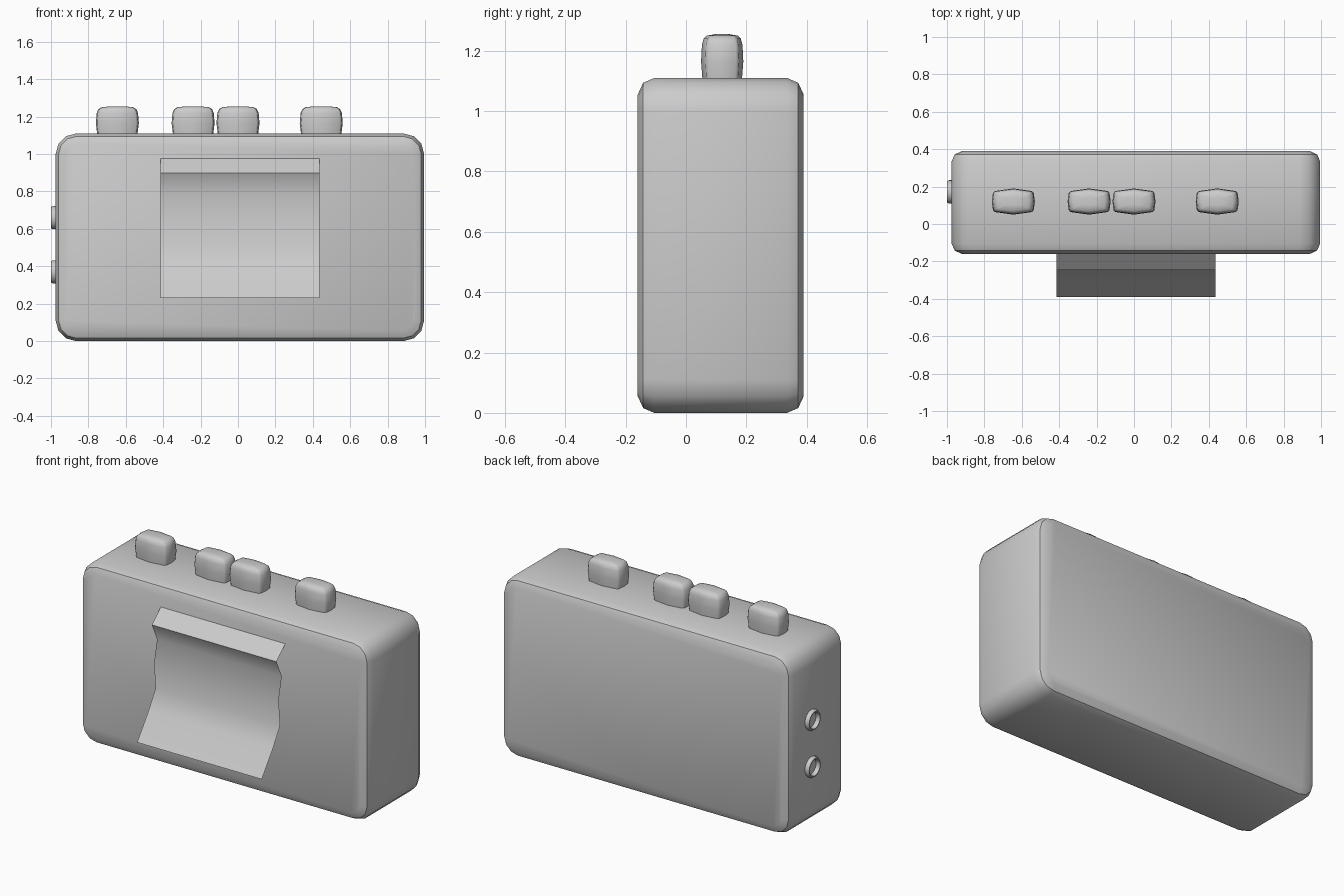
import bpy
import math

cube = bpy.data.objects.get("Cube")
if cube:
    bpy.data.objects.remove(cube, do_unlink=True)

GREY = (0.6, 0.6, 0.6, 1)
grey = bpy.data.materials.new("plain grey")
grey.use_nodes = True
grey.diffuse_color = GREY
grey.node_tree.nodes["Principled BSDF"].inputs["Base Color"].default_value = GREY


def make(name, verts, faces, angle):
    mesh = bpy.data.meshes.new(name)
    mesh.from_pydata(verts, [], faces)
    mesh.materials.append(grey)
    obj = bpy.data.objects.new(name, mesh)
    bpy.context.collection.objects.link(obj)
    bpy.ops.object.select_all(action="DESELECT")
    obj.select_set(True)
    bpy.context.view_layer.objects.active = obj
    bpy.ops.object.shade_smooth_by_angle(angle=math.radians(angle))
    return obj


def loft(name, rings, angle=35, closed=False):
    """Skin equal rings; cap the ends, or join the last ring to the first."""
    n = len(rings[0])
    verts = [v for ring in rings for v in ring]
    count = len(rings) if closed else len(rings) - 1
    faces = []
    for r in range(count):
        a, b = r * n, (r + 1) % len(rings) * n
        for i in range(n):
            j = (i + 1) % n
            faces.append((a + i, a + j, b + j, b + i))
    if not closed:
        faces.append(tuple(reversed(range(n))))
        faces.append(tuple(range(len(verts) - n, len(verts))))
    return make(name, verts, faces, angle)


# Case: rounded rectangle lofted front to back with a softened rim
def rounded_outline(y, inset):
    cx, cz, half_w, half_h, radius = 0.01, 0.555, 0.985, 0.555, 0.11
    ring = []
    for quarter in range(4):
        mid = math.radians(quarter * 90 + 45)
        sx, sz = math.copysign(1, math.cos(mid)), math.copysign(1, math.sin(mid))
        for step in range(4):
            t = math.radians(quarter * 90 + step * 30)
            r = radius - inset
            ring.append((cx + sx * (half_w - radius) + r * math.cos(t), y,
                         cz + sz * (half_h - radius) + r * math.sin(t)))
    return ring


rim = [(0, 0.055), (0.018, 0.016), (0.055, 0)]
sections = [(-0.16 + d, i) for d, i in rim] + [(0.39 - d, i) for d, i in reversed(rim)]
loft("case", [rounded_outline(y, i) for y, i in sections])

# Front clip: a thin bent sheet
profile = [(-0.157, 0.98), (-0.247, 0.90), (-0.195, 0.79), (-0.225, 0.655),
           (-0.21, 0.495), (-0.28, 0.38), (-0.39, 0.23)]
sheet = [(x, y, z) for y, z in profile for x in (-0.415, 0.435)]
make("front_clip", sheet,
     [(i, i + 2, i + 3, i + 1) for i in range(0, len(sheet) - 2, 2)], 60)

# Top buttons: bulging blocks with soft tops
quarter = [(0.115, 0), (0.109, 0.046), (0.1, 0.056), (0, 0.07)]
half = quarter + [(-x, y) for x, y in reversed(quarter[:-1])]
outline = half + [(x, -y) for x, y in reversed(half[1:-1])]
levels = [(1.1, 0.93), (1.165, 1), (1.22, 0.96), (1.24, 0.88), (1.25, 0.74), (1.255, 0.35)]
for number, bx in enumerate((-0.645, -0.24, 0, 0.445), 1):
    loft(f"top_button_{number}",
         [[(bx + x * s, 0.12 + y * s, z) for x, y in outline] for z, s in levels], 40)

# Side sockets: hollow rings on the right end
wall = [(-0.97, 0.062), (-0.99, 0.062), (-1.0, 0.056), (-1.0, 0.05), (-0.99, 0.045), (-0.97, 0.045)]
for name, cz in (("upper_socket", 0.66), ("lower_socket", 0.37)):
    loft(name, [[(x, 0.172 + r * math.cos(k * math.tau / 24), cz + r * math.sin(k * math.tau / 24))
                 for k in range(24)] for x, r in reversed(wall)], 40, closed=True)
